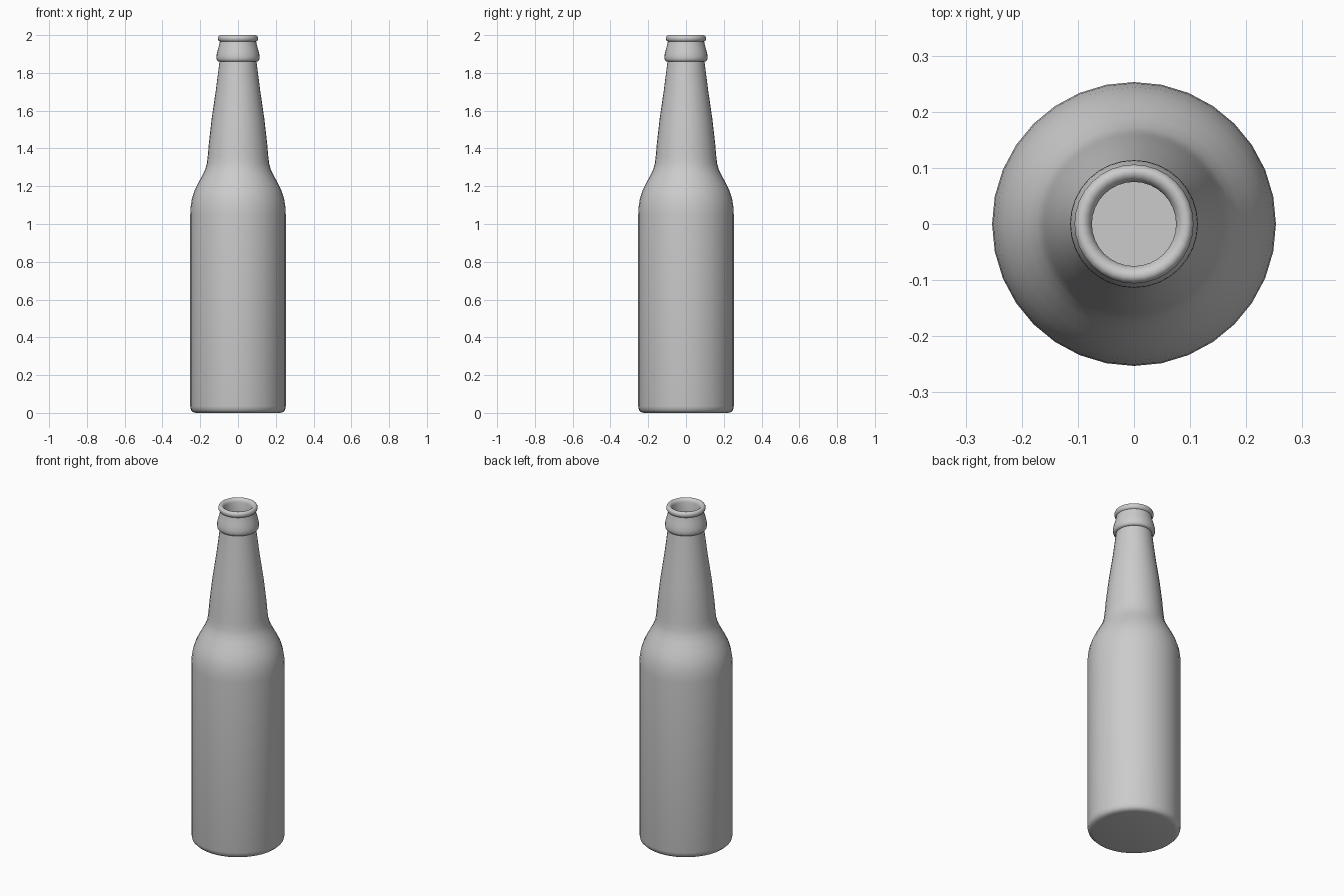
import bpy, bmesh, math
from mathutils import Matrix

SIDES = 32

# Outer wall, bottom to lip (radius, height)
outer = [(0.0, 0.0), (0.222, 0.0), (0.238, 0.004), (0.249, 0.015), (0.253, 0.035),
         (0.253, 1.05), (0.251, 1.09), (0.244, 1.135), (0.231, 1.175),
         (0.212, 1.215), (0.189, 1.257), (0.173, 1.29), (0.165, 1.32),
         (0.160, 1.36), (0.154, 1.43), (0.139, 1.56), (0.117, 1.71), (0.098, 1.86)]
# Collar and rolled lip
rim = [(0.106, 1.861), (0.112, 1.868), (0.114, 1.88), (0.113, 1.897), (0.106, 1.925),
       (0.099, 1.95), (0.096, 1.966), (0.102, 1.97), (0.106, 1.978), (0.106, 1.988),
       (0.102, 1.996), (0.095, 2.0), (0.086, 1.998), (0.079, 1.991), (0.075, 1.98)]
# Inner wall down to the floor
inner = [(0.075, 1.86), (0.095, 1.71), (0.117, 1.56), (0.138, 1.36), (0.150, 1.29),
         (0.190, 1.215), (0.222, 1.135), (0.231, 1.05), (0.231, 0.05),
         (0.215, 0.025), (0.0, 0.025)]

# Lathe the whole profile
bm = bmesh.new()
verts = [bm.verts.new((r, 0, z)) for r, z in outer + rim + inner]
edges = [bm.edges.new(pair) for pair in zip(verts, verts[1:])]
bmesh.ops.spin(bm, geom=verts + edges, cent=(0, 0, 0), axis=(0, 0, 1),
               angle=math.tau, steps=SIDES)
bmesh.ops.remove_doubles(bm, verts=bm.verts, dist=0.0005)
bmesh.ops.recalc_face_normals(bm, faces=bm.faces)
mesh = bpy.data.meshes.new("bottle")
bm.to_mesh(mesh)
bm.free()
bottle = bpy.data.objects.new("bottle", mesh)
bpy.context.collection.objects.link(bottle)

# Smooth shading with sharp collar creases
bpy.context.view_layer.objects.active = bottle
bottle.select_set(True)
bpy.ops.object.shade_smooth_by_angle(angle=math.radians(50))
